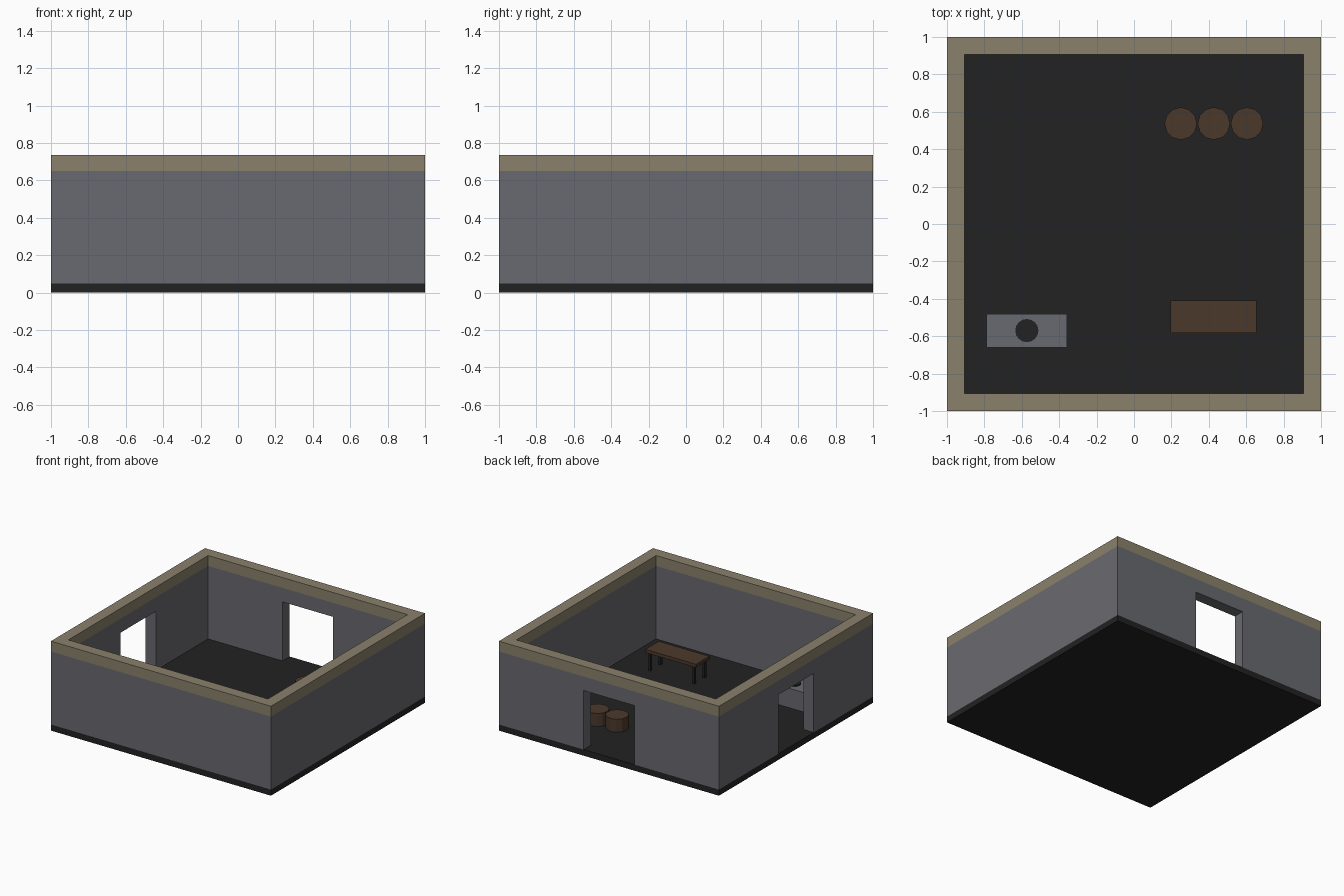
import bpy, bmesh, math
from mathutils import Matrix

if "Cube" in bpy.data.objects:
    bpy.data.objects.remove(bpy.data.objects["Cube"])


def material(name, rgb):
    m = bpy.data.materials.new(name)
    lin = [((c / 255 + 0.055) / 1.055) ** 2.4 for c in rgb]
    m.diffuse_color = (*lin, 1)
    m.use_nodes = True
    m.node_tree.nodes["Principled BSDF"].inputs["Base Color"].default_value = m.diffuse_color
    return m


GREY = material("grey stone", (105, 106, 112))
DARK = material("dark floor", (34, 34, 34))
TAN = material("tan trim", (138, 129, 108))
WOOD = material("brown wood", (75, 57, 43))


def finish(name, bm, mat):
    me = bpy.data.meshes.new(name)
    bm.to_mesh(me)
    bm.free()
    ob = bpy.data.objects.new(name, me)
    bpy.context.collection.objects.link(ob)
    if mat:
        me.materials.append(mat)
    return ob


def box(name, x, y, z, mat=None):
    """Box from (min, max) ranges on each axis."""
    bm = bmesh.new()
    size = [r[1] - r[0] for r in (x, y, z)]
    mid = [(r[0] + r[1]) / 2 for r in (x, y, z)]
    bmesh.ops.create_cube(bm, size=1, matrix=Matrix.Translation(mid) @ Matrix.Diagonal((*size, 1)))
    return finish(name, bm, mat)


def cylinder(name, x, y, z, r, sides, mat):
    bm = bmesh.new()
    bmesh.ops.create_cone(bm, cap_ends=True, segments=sides, radius1=r, radius2=r,
                          depth=z[1] - z[0],
                          matrix=Matrix.Translation((x, y, (z[0] + z[1]) / 2)))
    return finish(name, bm, mat)


def cut(ob, *cutters):
    for c in cutters:
        c.hide_render = True
        c.hide_viewport = False
        c.display_type = 'WIRE'
        mod = ob.modifiers.new("cut", 'BOOLEAN')
        mod.operation = 'DIFFERENCE'
        mod.solver = 'EXACT'
        mod.object = c


FULL = (-1, 1)
IN = 0.907
FLOOR = 0.05

# shell: floor slab, walls with two doorways, and the trim on top
box("floor", FULL, FULL, (0, FLOOR), DARK)
walls = box("walls", FULL, FULL, (FLOOR, 0.65), GREY)
trim = box("wall_trim", FULL, FULL, (0.65, 0.735), TAN)
room = box("room_cutter", (-IN, IN), (-IN, IN), (-0.2, 1))
back_door = box("back_door_cutter", (-0.23, 0.23), (0.8, 1.2), (-0.1, 0.535))
left_door = box("left_door_cutter", (-1.2, -0.8), (-0.23, 0.23), (-0.1, 0.535))
cut(walls, room, back_door, left_door)
cut(trim, room)

# three round stools in a row
for i in range(3):
    cylinder(f"stool_{i + 1}", 0.25 + 0.177 * i, 0.537, (FLOOR, 0.157), 0.087, 12, WOOD)

# wooden table on slim dark legs
box("table_top", (0.195, 0.655), (-0.583, -0.408), (0.195, 0.222), WOOD)
for i, x in enumerate((0.225, 0.625)):
    for j, y in enumerate((-0.56, -0.43)):
        box(f"table_leg_{i * 2 + j + 1}", (x - 0.01, x + 0.01), (y - 0.01, y + 0.01),
            (FLOOR, 0.195), DARK)

# stone counter with a round dark plate
box("counter", (-0.788, -0.358), (-0.66, -0.482), (FLOOR, 0.21), GREY)
cylinder("counter_plate", -0.573, -0.57, (0.21, 0.218), 0.062, 16, DARK)
